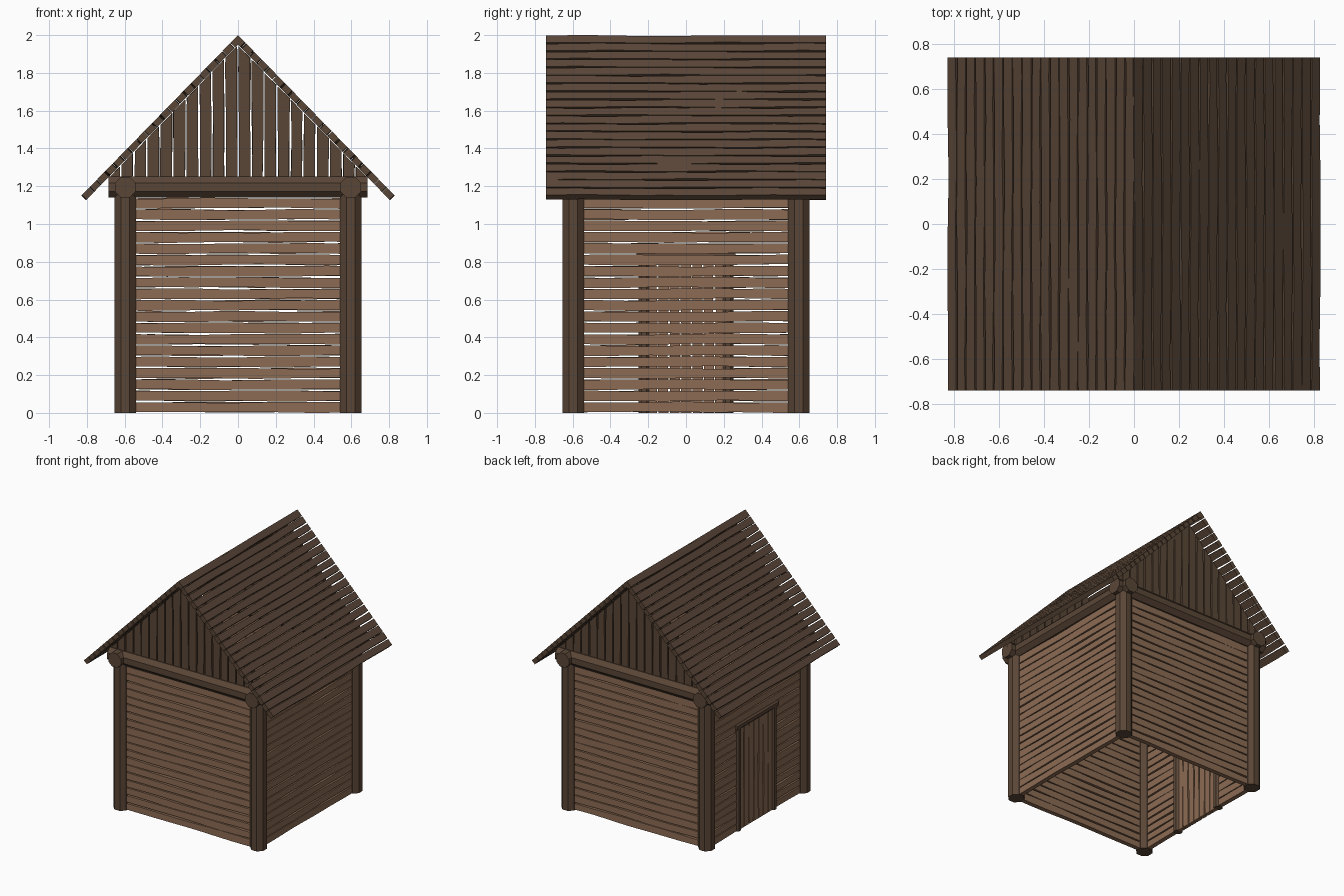
import bpy, bmesh, math, random
from mathutils import Vector

if "Cube" in bpy.data.objects:
    bpy.data.objects.remove(bpy.data.objects["Cube"])

random.seed(4)


def material(name, rgb):
    m = bpy.data.materials.new(name)
    m.diffuse_color = (*rgb, 1)
    m.use_nodes = True
    m.node_tree.nodes["Principled BSDF"].inputs["Base Color"].default_value = m.diffuse_color
    return m


DARK = material("dark_wood", (0.102, 0.061, 0.038))
LIGHT = material("light_wood", (0.26, 0.147, 0.087))


def finish(bm, name, mat):
    bmesh.ops.recalc_face_normals(bm, faces=bm.faces)
    me = bpy.data.meshes.new(name)
    bm.to_mesh(me)
    bm.free()
    me.materials.append(mat)
    ob = bpy.data.objects.new(name, me)
    bpy.context.collection.objects.link(ob)
    return ob


def log(name, a, b, apothem, mat=DARK):
    """Octagonal log with flats facing the axes, running from a to b."""
    a, b = Vector(a), Vector(b)
    d = (b - a).normalized()
    s = Vector((1, 0, 0)) if abs(d.x) < 0.5 else Vector((0, 1, 0))
    t = d.cross(s)
    r = apothem / math.cos(math.pi / 8)
    bm = bmesh.new()
    rings = []
    for p in (a, b):
        rings.append([bm.verts.new(p + r * (math.cos(w) * s + math.sin(w) * t))
                      for w in (math.pi / 8 + i * math.pi / 4 for i in range(8))])
    for i in range(8):
        j = (i + 1) % 8
        bm.faces.new((rings[0][i], rings[0][j], rings[1][j], rings[1][i]))
    bm.faces.new(rings[0])
    bm.faces.new(rings[1])
    return finish(bm, name, mat)


def wobble(amp):
    """Smooth random waviness along a plank edge."""
    f1, f2 = random.uniform(4, 7), random.uniform(9, 14)
    p1, p2 = random.uniform(0, 6.28), random.uniform(0, 6.28)
    return lambda u: amp * (0.7 * math.sin(f1 * u + p1) + 0.4 * math.sin(f2 * u + p2))


def panel(name, o, U, V, v0, pitch, count, spans, thick, mat,
          gap=0.008, amp=0.0035, segs=12):
    """Wavy planks along U, stacked along V; spans(v, mid) lists their ends."""
    o, U, V = Vector(o), Vector(U).normalized(), Vector(V).normalized()
    N = U.cross(V)
    bm = bmesh.new()
    for i in range(count):
        lo, hi = v0 + i * pitch + gap / 2, v0 + (i + 1) * pitch - gap / 2
        mid = (lo + hi) / 2
        w_lo, w_hi = wobble(amp), wobble(amp)
        for sl, sh in zip(spans(lo, mid), spans(hi, mid)):
            rings = []
            for k in range(segs + 1):
                f = k / segs
                ul, uh = sl[0] + f * (sl[1] - sl[0]), sh[0] + f * (sh[1] - sh[0])
                pl = o + U * ul + V * max(lo + w_lo(ul), v0)
                ph = o + U * uh + V * (hi + w_hi(uh))
                h = N * thick / 2
                rings.append([bm.verts.new(p) for p in (pl - h, ph - h, ph + h, pl + h)])
            for r, q in zip(rings, rings[1:]):
                for c in range(4):
                    e = (c + 1) % 4
                    bm.faces.new((r[c], r[e], q[e], q[c]))
            bm.faces.new(rings[0])
            bm.faces.new(rings[-1])
    return finish(bm, name, mat)


C = 0.597        # post centre lines
A = 0.056        # log half width
BEAM_Z = 1.195
X, Y, Z = (1, 0, 0), (0, 1, 0), (0, 0, 1)

# corner posts
for nx, sx in (("left", -1), ("right", 1)):
    for ny, sy in (("front", -1), ("back", 1)):
        log(f"{ny}_{nx}_post", (sx * C, sy * C, 0), (sx * C, sy * C, BEAM_Z), A)

# crossing top beams
for n, s in (("front", -1), ("back", 1)):
    log(f"{n}_beam", (-0.685, s * C, BEAM_Z), (0.685, s * C, BEAM_Z), A)
for n, s in (("left", -1), ("right", 1)):
    log(f"{n}_beam", (s * C, -0.685, BEAM_Z), (s * C, 0.685, BEAM_Z), A - 0.001)

# plank walls, the left one with a doorway
full = lambda v, mid: [(-0.56, 0.56)]
doorway = lambda v, mid: [(-0.56, -0.22), (0.22, 0.56)] if mid < 0.82 else full(v, mid)
panel("front_wall", (0, -C, 0), X, Z, 0, 0.06, 19, full, 0.035, LIGHT)
panel("back_wall", (0, C, 0), X, Z, 0, 0.06, 19, full, 0.035, LIGHT)
panel("right_wall", (C, 0, 0), Y, Z, 0, 0.06, 19, full, 0.035, LIGHT)
panel("left_wall", (-C, 0, 0), Y, Z, 0, 0.06, 19, doorway, 0.035, LIGHT)

# door and its frame
panel("door", (-C, 0, 0), Z, Y, -0.21, 0.06, 7,
      lambda v, mid: [(0, 0.81)], 0.03, LIGHT)
for n, s in (("front", -1), ("back", 1)):
    log(f"{n}_door_post", (-C, s * 0.222, 0), (-C, s * 0.222, 0.82), 0.03)
log("door_lintel", (-C, -0.262, 0.82), (-C, 0.262, 0.82), 0.03)

# gable planks cut to the roof slope
slope = lambda v, mid: [(1.22, 1.945 - 1.024 * abs(v))]
for n, s in (("front", -1), ("back", 1)):
    panel(f"{n}_gable", (0, s * C, 0), Z, X, -0.69, 0.069, 20, slope, 0.035, DARK,
          gap=0.009, amp=0.003)

# roof slopes, planks running front to back
END_X, DROP, THICK = 0.83, 0.85, 0.035
length = math.hypot(END_X, DROP)
for n, s in (("left", -1), ("right", 1)):
    inward = Vector((-s * DROP, 0, -END_X)).normalized() * THICK / 2
    panel(f"{n}_roof", Vector((0, 0, 2)) + inward, Y, (s * END_X, 0, -DROP),
          0, length / 20, 20, lambda v, mid: [(-0.74, 0.74)], THICK, DARK, segs=16)
